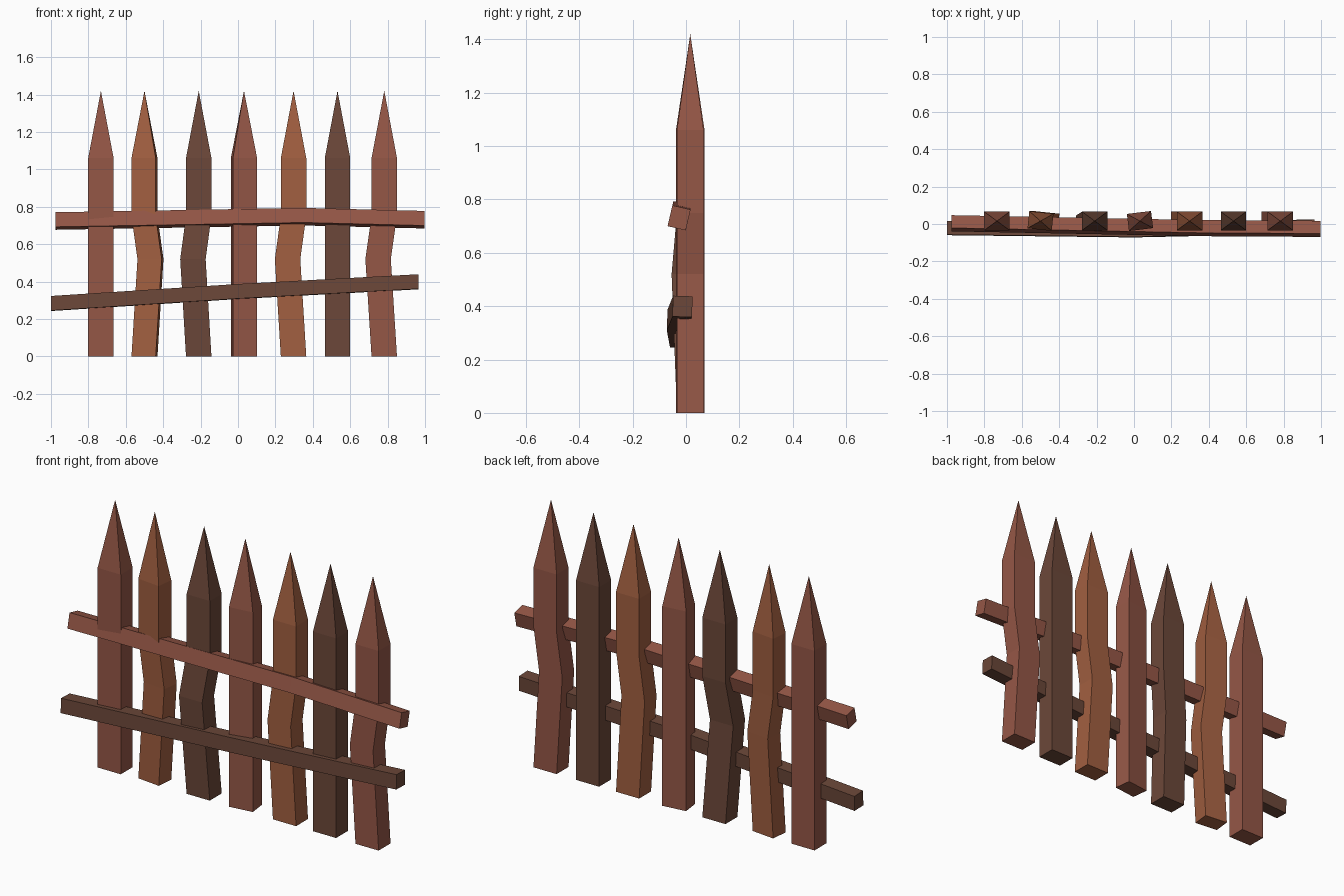
import bpy, bmesh
from math import sin, cos, radians

if "Cube" in bpy.data.objects:
    bpy.data.objects.remove(bpy.data.objects["Cube"])


def material(name, rgb):
    m = bpy.data.materials.new(name)
    m.diffuse_color = (*rgb, 1)
    m.use_nodes = True
    m.node_tree.nodes["Principled BSDF"].inputs["Base Color"].default_value = m.diffuse_color
    return m


red = material("red_wood", (0.30, 0.095, 0.062))
orange = material("orange_wood", (0.36, 0.115, 0.052))
dark = material("dark_wood", (0.15, 0.064, 0.041))


def loft(name, rings, mat, tip=None):
    """Skin a list of four-cornered rings; close the end with a cap or a tip."""
    bm = bmesh.new()
    loops = [[bm.verts.new(p) for p in ring] for ring in rings]
    for a, b in zip(loops, loops[1:]):
        for i in range(4):
            j = (i + 1) % 4
            bm.faces.new((a[i], a[j], b[j], b[i]))
    bm.faces.new(loops[0][::-1])
    if tip:
        t = bm.verts.new(tip)
        for i in range(4):
            bm.faces.new((loops[-1][i], loops[-1][(i + 1) % 4], t))
    else:
        bm.faces.new(loops[-1])
    bmesh.ops.recalc_face_normals(bm, faces=bm.faces)
    mesh = bpy.data.meshes.new(name)
    bm.to_mesh(mesh)
    bm.free()
    mesh.materials.append(mat)
    ob = bpy.data.objects.new(name, mesh)
    bpy.context.collection.objects.link(ob)


def rect(w, h, deg):
    """Corners of a rectangle turned by deg."""
    c, s = cos(radians(deg)), sin(radians(deg))
    pts = [(-w/2, -h/2), (w/2, -h/2), (w/2, h/2), (-w/2, h/2)]
    return [(x*c - y*s, x*s + y*c) for x, y in pts]


# Pointed pickets: x, sideways bend, forward bend, turn, material
Y = 0.016
pickets = [
    (-0.733, 0.0, 0.0, 0, red),
    (-0.500, 0.032, 0.0, -6, orange),
    (-0.210, -0.031, -0.02, 0, dark),
    (0.032, 0.0, 0.0, 7, red),
    (0.297, -0.032, 0.0, 0, orange),
    (0.532, 0.0, 0.0, 0, dark),
    (0.782, -0.033, 0.0, 0, red),
]
for n, (x, bx, by, turn, mat) in enumerate(pickets, 1):
    corners = rect(0.136 if turn == 0 else 0.13, 0.1 if turn == 0 else 0.092, turn)
    rings = [[(x + k*bx + u, Y + k*by + v, z) for u, v in corners]
             for z, k in ((0, 0), (0.52, 1), (0.75, 0), (1.06, 0))]
    loft(f"picket_{n}", rings, mat, tip=(x, Y, 1.42))


# Slightly bent horizontal rails on the front
def rail(name, path, w, h, tilt, mat):
    corners = rect(w, h, tilt)
    loft(name, [[(x, y + u, z + v) for u, v in corners] for x, y, z in path], mat)


rail("upper_rail", [(-0.975, 0.004, 0.724), (0.35, -0.022, 0.747), (0.997, -0.026, 0.731)],
     0.07, 0.08, -13, red)
rail("lower_rail", [(-1.0, -0.022, 0.283), (0.0, -0.034, 0.347), (0.965, -0.013, 0.399)],
     0.073, 0.078, -2, dark)
